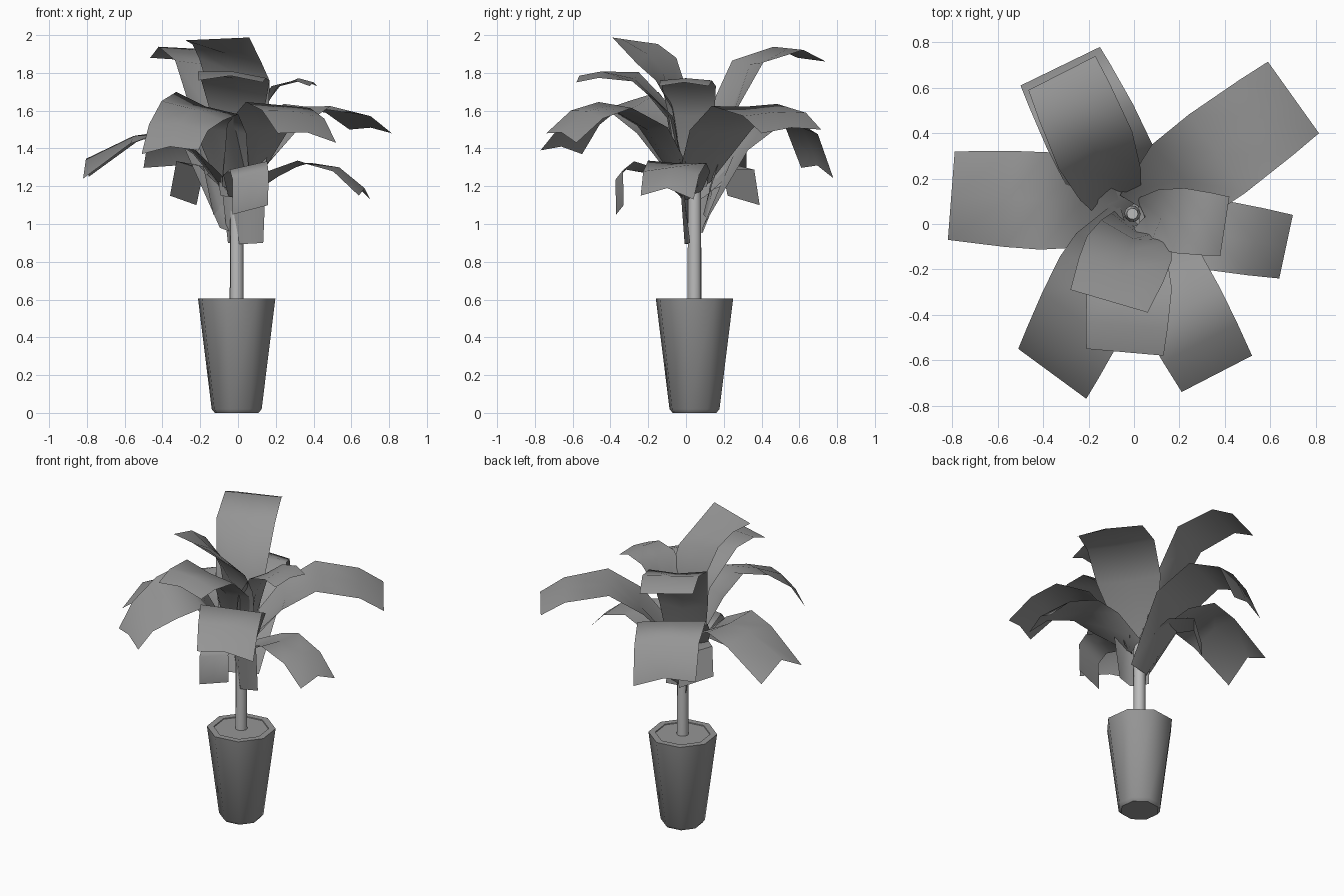
import bpy, bmesh, math
from mathutils import Vector

cube = bpy.data.objects.get("Cube")
if cube:
    bpy.data.objects.remove(cube, do_unlink=True)


def material(name, value):
    m = bpy.data.materials.new(name)
    m.use_nodes = True
    colour = (value, value, value, 1)
    m.diffuse_color = colour
    m.node_tree.nodes["Principled BSDF"].inputs["Base Color"].default_value = colour
    return m


grey = material("mid grey", 0.3)
pale = material("pale grey", 0.5)


def finish(name, bm, mat, angle):
    mesh = bpy.data.meshes.new(name)
    bm.to_mesh(mesh)
    bm.free()
    mesh.materials.append(mat)
    ob = bpy.data.objects.new(name, mesh)
    bpy.context.collection.objects.link(ob)
    bpy.ops.object.select_all(action='DESELECT')
    ob.select_set(True)
    bpy.context.view_layer.objects.active = ob
    bpy.ops.object.shade_smooth_by_angle(angle=math.radians(angle))


def lathe(name, profile, sides, mat):
    """Stack of rings (radius, height) around the stem axis, capped at both ends."""
    bm = bmesh.new()
    rings = []
    for r, z in profile:
        turn = [math.tau * i / sides + math.radians(30) for i in range(sides)]
        rings.append([bm.verts.new((-0.007 + r * math.cos(a), 0.045 + r * math.sin(a), z)) for a in turn])
    for low, high in zip(rings, rings[1:]):
        for i in range(sides):
            j = (i + 1) % sides
            bm.faces.new((low[i], low[j], high[j], high[i]))
    bm.faces.new(rings[0][::-1])
    bm.faces.new(rings[-1])
    finish(name, bm, mat, 50)


def leaf(name, base, tip_a, tip_b, profile, cup=0.06, crown=0.04, roll=0.0):
    """Arched strip, hollow near the base and crowned at the tip; profile rows are (distance, height).
    Roll lifts one long edge and lowers the other halfway along."""
    a, b = Vector(tip_a), Vector(tip_b)
    tip, half = (a + b) / 2, (a - b) / 2
    spine = [Vector((base[0] + (tip.x - base[0]) * t, base[1] + (tip.y - base[1]) * t, z)) for t, z in profile]
    bm = bmesh.new()
    rows = []
    for i, (t, z) in enumerate(profile):
        arch = math.sin(math.pi * t)
        width = min(1, 0.55 + 1.5 * t) + 0.1 * arch
        side = Vector((half.x, half.y, half.z * t + roll * arch)) * width
        along = spine[min(i + 1, len(spine) - 1)] - spine[max(i - 1, 0)]
        up = along.cross(side).normalized()
        if up.z < 0:
            up.negate()
        middle = spine[i] - up * cup * max(0, 1 - 1.6 * t) + Vector((0, 0, crown * max(0, 2 * t - 1)))
        rows.append([bm.verts.new(p) for p in (spine[i] + side, middle, spine[i] - side)])
    for r, s in zip(rows, rows[1:]):
        for i in range(2):
            bm.faces.new((r[i], r[i + 1], s[i + 1], s[i]))
    bm.normal_update()
    if sum(f.normal.z * f.calc_area() for f in bm.faces) < 0:
        bmesh.ops.reverse_faces(bm, faces=bm.faces[:])
    finish(name, bm, grey, 60)


# Pot with soil level with the rim, and the stem
lathe("pot", [(0.12, 0), (0.137, 0.02), (0.212, 0.605), (0.17, 0.605), (0.168, 0.6)], 8, grey)
lathe("stem", [(0.037, 0.59), (0.036, 1.2), (0.025, 1.3)], 10, pale)

# Upper leaves
leaf("top_front_leaf", (0.04, 0.05), (0.06, -0.39, 1.99), (-0.28, -0.29, 1.975),
     [(0, 0.9), (0.1, 1.3), (0.2, 1.64), (0.4, 1.82), (0.65, 1.9), (1, 1.98)], 0.06, 0, -0.06)
leaf("top_back_leaf", (-0.05, 0.05), (-0.17, 0.74, 1.86), (-0.465, 0.59, 1.88),
     [(0, 1.05), (0.2, 1.56), (0.45, 1.86), (0.8, 1.93), (1, 1.87)], 0.07, 0)
leaf("upper_front_leaf", (0, 0.03), (0.13, -0.58, 1.75), (-0.21, -0.55, 1.76),
     [(0, 1.15), (0.15, 1.58), (0.5, 1.78), (0.8, 1.79), (1, 1.755)], 0.06, 0.03, -0.02)
leaf("upper_left_leaf", (0, 0.04), (0.42, 0.12, 1.73), (0.38, -0.14, 1.73),
     [(0, 1.2), (0.22, 1.58), (0.5, 1.73), (0.8, 1.76), (1, 1.73)], 0.05, 0.02)

# Middle leaves
leaf("back_left_leaf", (0, 0.04), (0.59, 0.715, 1.5), (0.815, 0.4, 1.48),
     [(0, 1.22), (0.28, 1.5), (0.52, 1.63), (0.83, 1.58), (1, 1.49)], 0.06, 0.02)
leaf("right_leaf", (-0.02, 0.08), (-0.79, 0.32, 1.25), (-0.82, -0.07, 1.24),
     [(0, 1.2), (0.25, 1.4), (0.48, 1.49), (0.68, 1.43), (1, 1.245)], 0.06, 0.1)
leaf("back_right_leaf", (0, 0.04), (-0.15, 0.78, 1.245), (-0.5, 0.61, 1.3),
     [(0, 0.98), (0.3, 1.4), (0.6, 1.56), (0.87, 1.5), (1, 1.27)])
leaf("front_left_leaf", (0, 0.02), (0.52, -0.58, 1.43), (0.21, -0.74, 1.48),
     [(0, 1.2), (0.3, 1.52), (0.58, 1.63), (0.8, 1.58), (1, 1.455)], 0.06, 0.03)
leaf("front_right_leaf", (-0.02, 0.02), (-0.21, -0.77, 1.39), (-0.51, -0.55, 1.37),
     [(0, 1.2), (0.25, 1.52), (0.42, 1.64), (0.65, 1.6), (0.87, 1.51), (1, 1.38)], 0.06, 0.03, -0.06)

# Low drooping leaves
leaf("low_left_leaf", (0, 0.01), (0.7, 0.04, 1.13), (0.64, -0.24, 1.15),
     [(0, 1.18), (0.3, 1.28), (0.52, 1.33), (0.8, 1.27), (1, 1.14)], 0.06, 0.05)
leaf("low_front_leaf", (0, 0.01), (0.16, -0.33, 1.1), (-0.03, -0.37, 1.05),
     [(0, 1.15), (0.4, 1.27), (0.85, 1.31), (1.01, 1.26), (1, 1.075)], 0.03, 0)
leaf("low_back_leaf", (-0.01, 0.06), (-0.22, 0.39, 1.1), (-0.36, 0.22, 1.15),
     [(0, 1.15), (0.45, 1.3), (0.87, 1.31), (1, 1.125)], 0.03, 0)
